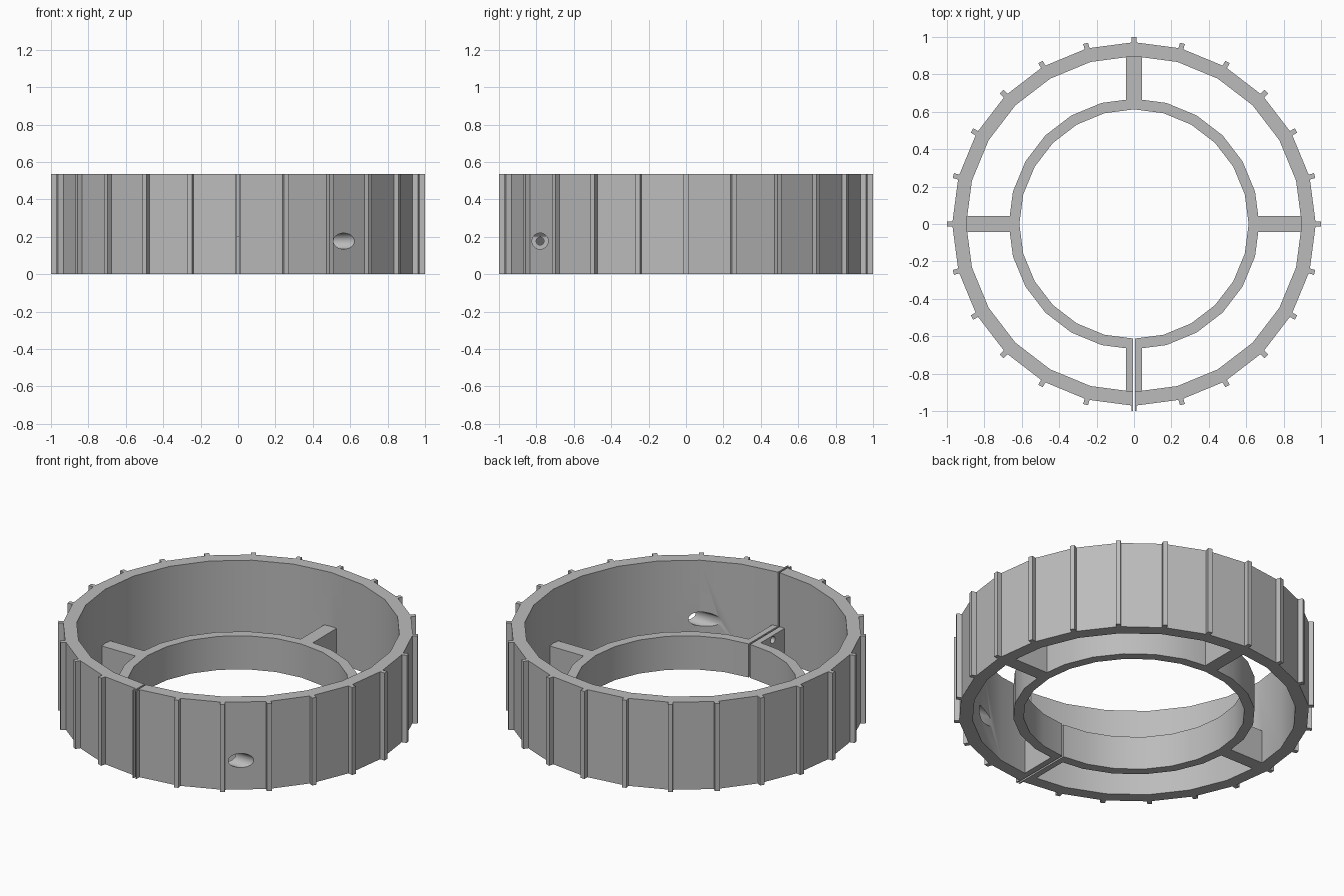
import bpy
import math
from mathutils import Matrix

SIDES = 24
HEIGHT = 0.535      # outer rim height
LOW = 0.205         # inner ring and spoke height
HOLE_Y, HOLE_Z = -0.78, 0.177

cube = bpy.data.objects.get("Cube")
if cube:
    bpy.data.objects.remove(cube, do_unlink=True)

grey = bpy.data.materials.new("plain grey")
grey.use_nodes = True
grey.diffuse_color = (0.5, 0.5, 0.5, 1)
grey.node_tree.nodes["Principled BSDF"].inputs["Base Color"].default_value = (0.5, 0.5, 0.5, 1)


def make_object(name, verts, faces):
    mesh = bpy.data.meshes.new(name)
    mesh.from_pydata(verts, [], faces)
    mesh.materials.append(grey)
    obj = bpy.data.objects.new(name, mesh)
    bpy.context.collection.objects.link(obj)
    return obj


def ring(name, outer, inner, height):
    """Polygonal tube standing on the ground with corners on the axes."""
    profile = [(outer, 0), (outer, height), (inner, height), (inner, 0)]
    verts, faces = [], []
    for i in range(SIDES):
        a = math.tau * i / SIDES
        verts += [(r * math.cos(a), r * math.sin(a), z) for r, z in profile]
        j = (i + 1) % SIDES
        for k in range(4):
            m = (k + 1) % 4
            faces.append((4 * i + k, 4 * j + k, 4 * j + m, 4 * i + m))
    return make_object(name, verts, faces)


def radial_box(name, r0, r1, width, z0, z1, angle):
    """Box reaching outward from r0 to r1 at the given angle."""
    w = width / 2
    verts = [(x, y, z) for x in (r0, r1) for y in (-w, w) for z in (z0, z1)]
    faces = [(0, 1, 3, 2), (4, 6, 7, 5), (0, 4, 5, 1),
             (2, 3, 7, 6), (0, 2, 6, 4), (1, 5, 7, 3)]
    obj = make_object(name, verts, faces)
    obj.data.transform(Matrix.Rotation(angle, 4, "Z"))
    return obj


def hole_cutter(name, radius, x0, x1):
    """Cylinder along x at the screw position."""
    bpy.ops.mesh.primitive_cylinder_add(
        vertices=32, radius=radius, depth=x1 - x0,
        location=((x0 + x1) / 2, HOLE_Y, HOLE_Z), rotation=(0, math.pi / 2, 0))
    obj = bpy.context.object
    obj.name = name
    obj.data.materials.append(grey)
    return obj


def combine(target, operation, tools):
    """Apply a boolean for each tool, then delete the tool."""
    for tool in tools:
        mod = target.modifiers.new("join", "BOOLEAN")
        mod.operation = operation
        mod.solver = "EXACT"
        mod.object = tool
        tool.hide_render = True
        bpy.ops.object.select_all(action="DESELECT")
        bpy.context.view_layer.objects.active = target
        target.select_set(True)
        bpy.ops.object.modifier_apply(modifier=mod.name)
        bpy.data.objects.remove(tool, do_unlink=True)


# Outer rim with evenly spaced grip ribs
body = ring("slotted_ring", 0.972, 0.897, HEIGHT)
combine(body, "UNION", [
    radial_box("rib", 0.94, 1.0, 0.027, 0, HEIGHT, math.tau * i / SIDES)
    for i in range(SIDES)])

# Low inner ring carried on four spokes
combine(body, "UNION", [ring("inner_ring", 0.67, 0.613, LOW)])
combine(body, "UNION", [
    radial_box("spoke", 0.64, 0.93, 0.083, 0, LOW, math.pi / 2 * i)
    for i in range(4)])

# Clamping slot at the front, wide hole in the rim, narrow hole in the spoke
combine(body, "DIFFERENCE", [
    radial_box("slot_cutter", 0.5, 1.1, 0.011, -0.1, 0.7, -math.pi / 2),
    hole_cutter("rim_hole_cutter", 0.043, 0.2, 0.9),
    hole_cutter("spoke_hole_cutter", 0.021, -0.2, 0.2)])

bpy.ops.object.select_all(action="DESELECT")
body.select_set(True)
bpy.context.view_layer.objects.active = body
bpy.ops.object.shade_smooth_by_angle(angle=math.radians(30))
